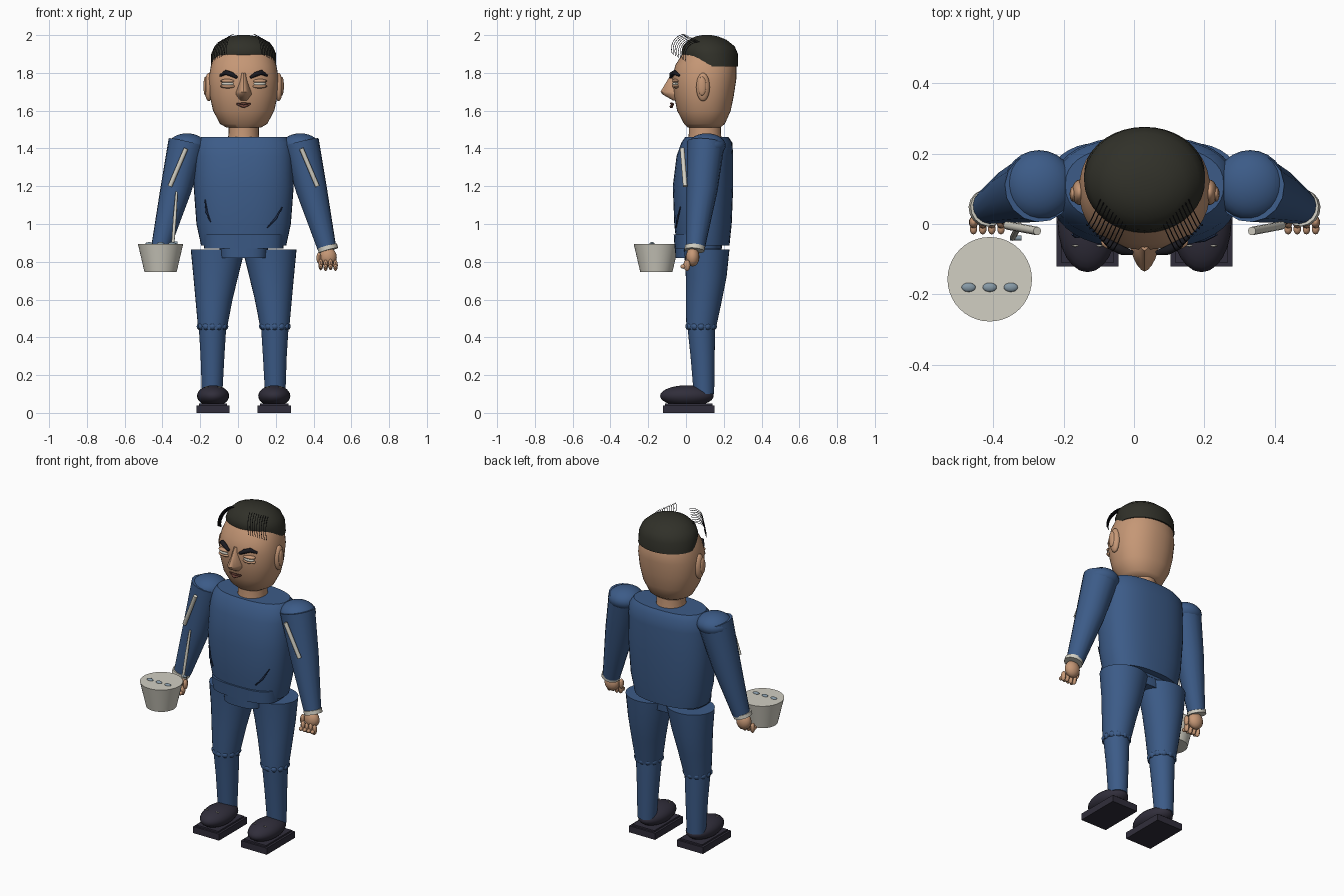
import bpy, bmesh, math
from mathutils import Matrix, Vector

if "Cube" in bpy.data.objects:
    bpy.data.objects.remove(bpy.data.objects["Cube"])

CX = 0.03  # body axis


def material(name, rgb):
    m = bpy.data.materials.new(name)
    m.diffuse_color = (*rgb, 1)
    m.use_nodes = True
    m.node_tree.nodes["Principled BSDF"].inputs["Base Color"].default_value = m.diffuse_color
    return m


BLUE = material("blue cloth", (0.045, 0.105, 0.245))
SKIN = material("skin", (0.56, 0.31, 0.18))
HAIR = material("dark hair", (0.03, 0.03, 0.022))
SHOE = material("shoe leather", (0.03, 0.027, 0.043))
WHITE = material("off white", (0.64, 0.62, 0.54))
BLACK = material("black", (0.01, 0.01, 0.014))
GREY = material("blue grey", (0.24, 0.32, 0.38))
LIP = material("lip brown", (0.15, 0.055, 0.04))
SEAM = material("dark seam", (0.015, 0.03, 0.08))


def finish(bm, name, mat, angle=40):
    bmesh.ops.recalc_face_normals(bm, faces=bm.faces)
    me = bpy.data.meshes.new(name)
    bm.to_mesh(me)
    bm.free()
    me.materials.append(mat)
    ob = bpy.data.objects.new(name, me)
    bpy.context.collection.objects.link(ob)
    bpy.ops.object.select_all(action='DESELECT')
    ob.select_set(True)
    bpy.context.view_layer.objects.active = ob
    bpy.ops.object.shade_smooth_by_angle(angle=math.radians(angle))
    return ob


def loft(name, mat, rows, power=2.0, n=32):
    """Stacked superellipse sections: (z, cx, cy, rx, ry)."""
    bm = bmesh.new()
    rings = []
    for z, cx, cy, rx, ry in rows:
        ring = []
        for i in range(n):
            a = 2 * math.pi * i / n
            c, s = math.cos(a), math.sin(a)
            ring.append(bm.verts.new((
                cx + rx * math.copysign(abs(c) ** (2 / power), c),
                cy + ry * math.copysign(abs(s) ** (2 / power), s), z)))
        rings.append(ring)
    for lo, hi in zip(rings, rings[1:]):
        for i in range(n):
            j = (i + 1) % n
            bm.faces.new((lo[i], lo[j], hi[j], hi[i]))
    bm.faces.new(rings[0])
    bm.faces.new(rings[-1])
    return finish(bm, name, mat)


def balls(name, mat, items, u=16, v=10):
    """One mesh of ellipsoids: (centre, radii)."""
    bm = bmesh.new()
    for centre, radii in items:
        m = Matrix.Translation(centre) @ Matrix.Diagonal((*radii, 1))
        bmesh.ops.create_uvsphere(bm, u_segments=u, v_segments=v, radius=1, matrix=m)
    return finish(bm, name, mat)


def box(name, mat, centre, size):
    bm = bmesh.new()
    bmesh.ops.create_cube(bm, size=1, matrix=Matrix.Translation(centre) @ Matrix.Diagonal((*size, 1)))
    return finish(bm, name, mat)


def tubes(name, mat, paths, res=3):
    """Tapered tubes; each path is a list of (point, radius)."""
    cu = bpy.data.curves.new(name, 'CURVE')
    cu.dimensions = '3D'
    cu.bevel_depth = 1
    cu.bevel_resolution = res
    cu.use_fill_caps = True
    for path in paths:
        sp = cu.splines.new('POLY')
        sp.points.add(len(path) - 1)
        for p, (co, r) in zip(sp.points, path):
            p.co = (*co, 1)
            p.radius = r
    cu.materials.append(mat)
    ob = bpy.data.objects.new(name, cu)
    bpy.context.collection.objects.link(ob)
    return ob


# Torso, belt and front flap
loft("torso", BLUE, [(0.885, CX, .09, .225, .14), (1.0, CX, .09, .25, .152), (1.2, CX, .09, .265, .16),
                     (1.36, CX, .10, .26, .15), (1.43, CX, .11, .25, .135), (1.46, CX, .11, .225, .115)], 2.4, 40)
loft("belt", BLUE, [(.87, CX, .065, .21, .125), (.945, CX, .065, .215, .13)], 3)
loft("flap", BLUE, [(.82, CX, .065, .125, .12), (.89, CX, .065, .13, .125)], 3)
tubes("jacket_creases", SEAM, [
    [((.235, -.03, 1.09), .003), ((.20, -.045, 1.03), .006), ((.155, -.053, .98), .003)],
    [((-.175, -.03, 1.13), .003), ((-.165, -.035, 1.06), .006), ((-.145, -.035, 1.01), .003)]], 1)

# Neck and head
loft("neck", SKIN, [(1.44, CX, .10, .085, .09), (1.48, CX, .10, .08, .085), (1.54, CX, .10, .08, .085)], 2, 24)
loft("head", SKIN, [(1.51, CX, .095, .09, .085), (1.53, CX, .098, .125, .108), (1.60, CX, .095, .162, .142),
                    (1.68, CX, .095, .18, .158), (1.77, CX, .097, .186, .17), (1.84, CX, .105, .173, .162),
                    (1.90, CX, .11, .15, .13), (1.95, CX, .11, .11, .09)], 2.2, 40)
loft("nose", SKIN, [(1.80, CX, -.06, .012, .015), (1.75, CX, -.06, .022, .045), (1.70, CX, -.06, .04, .075),
                    (1.685, CX, -.055, .042, .068), (1.655, CX, -.05, .02, .02)], 1.6, 20)
balls("ears", SKIN, [((CX + s * .185, .09, 1.725), (.022, .036, .075)) for s in (-1, 1)], 20, 12)
balls("inner_ears", SKIN, [((CX + s * .203, .085, 1.73), (.01, .022, .05)) for s in (-1, 1)])

# Eyes, lids, brows and mouth
balls("eyes", WHITE, [((CX + s * .082, -.054, 1.743), (.036, .019, .013)) for s in (-1, 1)])
balls("eyelids", SKIN, [((CX + s * .082, -.052, z), (.042, .022, .011)) for s in (-1, 1) for z in (1.757, 1.729)])
tubes("eyebrows", BLACK, [[((CX + s * .035, -.082, 1.775), .007), ((CX + s * .065, -.075, 1.793), .013),
                          ((CX + s * .095, -.06, 1.803), .013), ((CX + s * .125, -.035, 1.785), .006)]
                         for s in (-1, 1)])
tubes("mouth", LIP, [[((CX + x, -.078 + abs(x) * .3, 1.628 + dz + abs(x) * k), .003 + r * (1 - abs(x) / .04))
                      for x in (-.038, -.02, 0, .02, .038)]
                     for dz, k, r in ((.010, -.05, .003), (-.006, .35, .006))])

# Hair cap and loose fringe strands
loft("hair", HAIR, [(1.835, CX, .14, .172, .136), (1.90, CX, .125, .172, .15), (1.94, CX, .12, .155, .138),
                    (1.975, CX, .115, .115, .10), (1.993, CX, .11, .07, .06), (2.0, CX, .11, .03, .025)], 2, 36)
strands = []
for s in (-1, 1):
    for k in range(9):
        d = .165 - .009 * k
        y = .07 - .009 * k
        strands.append([((CX + s * (d - .04 + .04 * math.sin(t * 1.57)),
                          y - .075 * math.sin(t * 1.9),
                          1.86 + .005 * k + .105 * math.cos(t * 1.57)), .0016)
                        for t in (i / 7 for i in range(8))])
tubes("fringe_strands", BLACK, strands, 0)

for s, side in ((-1, "left"), (1, "right")):
    X = lambda d: CX + s * d
    # Arm with shoulder, cuff and stripe
    balls(side + "_shoulder", BLUE, [((X(.30), .11, 1.415), (.10, .10, .065))], 24, 14)
    tubes(side + "_sleeve", BLUE, [[((X(.30), .105, 1.43), .10), ((X(.36), .085, 1.18), .082),
                                   ((X(.44), .05, .875), .05)]], 6)
    tubes(side + "_cuff", WHITE, [[((X(.443), .047, .882), .053), ((X(.449), .045, .86), .053)]], 6)
    tubes(side + "_stripe", WHITE, [[((X(.305), -.02, 1.40), .012), ((X(.39), -.004, 1.20), .012)]])
    # Hand and fingers
    balls(side + "_hand", SKIN, [((X(.447), .035, .825), (.046, .036, .05))])
    tips = [((X(.408 + .026 * i), .005, .785 - .004 * (i % 2)), (.013, .018, .03)) for i in range(4)]
    tips += [((X(.408 + .026 * i), -.014, .775), (.011, .016, .012)) for i in range(4)]
    tips.append(((X(.398), .015, .82), (.013, .018, .03)))
    balls(side + "_fingers", SKIN, tips, 10, 8)
    # Leg with gathered knee
    loft(side + "_thigh", BLUE, [(.445, X(.165), .08, .076, .078), (.60, X(.157), .095, .098, .096),
                                 (.72, X(.148), .107, .118, .108), (.865, X(.137), .11, .143, .12)])
    loft(side + "_shin", BLUE, [(.10, X(.167), .095, .054, .054), (.30, X(.165), .088, .063, .064),
                                (.46, X(.165), .08, .073, .073)])
    balls(side + "_knee_gather", BLUE,
          [((X(.165) + .062 * math.cos(a), .08 + .062 * math.sin(a), .458), (.022, .022, .021))
           for a in (math.tau * i / 12 for i in range(12))], 12, 8)
    # Shoe
    box(side + "_sole", SHOE, (X(.162), .015, .02), (.176, .272, .04))
    box(side + "_welt", SHOE, (X(.162), .015, .042), (.15, .25, .014))
    balls(side + "_shoe", SHOE, [((X(.162), .005, .09), (.085, .142, .056))], 24, 14)
    balls(side + "_shoe_stitch", WHITE, [((X(.162 + d), -.062, .137), (.01, .003, .003)) for d in (-.035, .035)], 8, 6)

# Bucket with three holes in its lid, and its strap
BX, BY = -.41, -.157
loft("bucket", WHITE, [(.745, BX, BY, .085, .085), (.895, BX, BY, .12, .12)], 2, 40)
balls("bucket_holes", GREY, [((BX + d, -.18, .896), (.02, .013, .008)) for d in (-.06, 0, .06)])
tubes("bucket_strap", WHITE, [[((-.325, .0, 1.17), .006), ((-.335, -.02, 1.03), .009), ((-.345, -.04, .89), .008)]])
tubes("strap_clip", GREY, [[((-.352, -.04, .90), .007), ((-.32, -.04, .90), .007)]])
